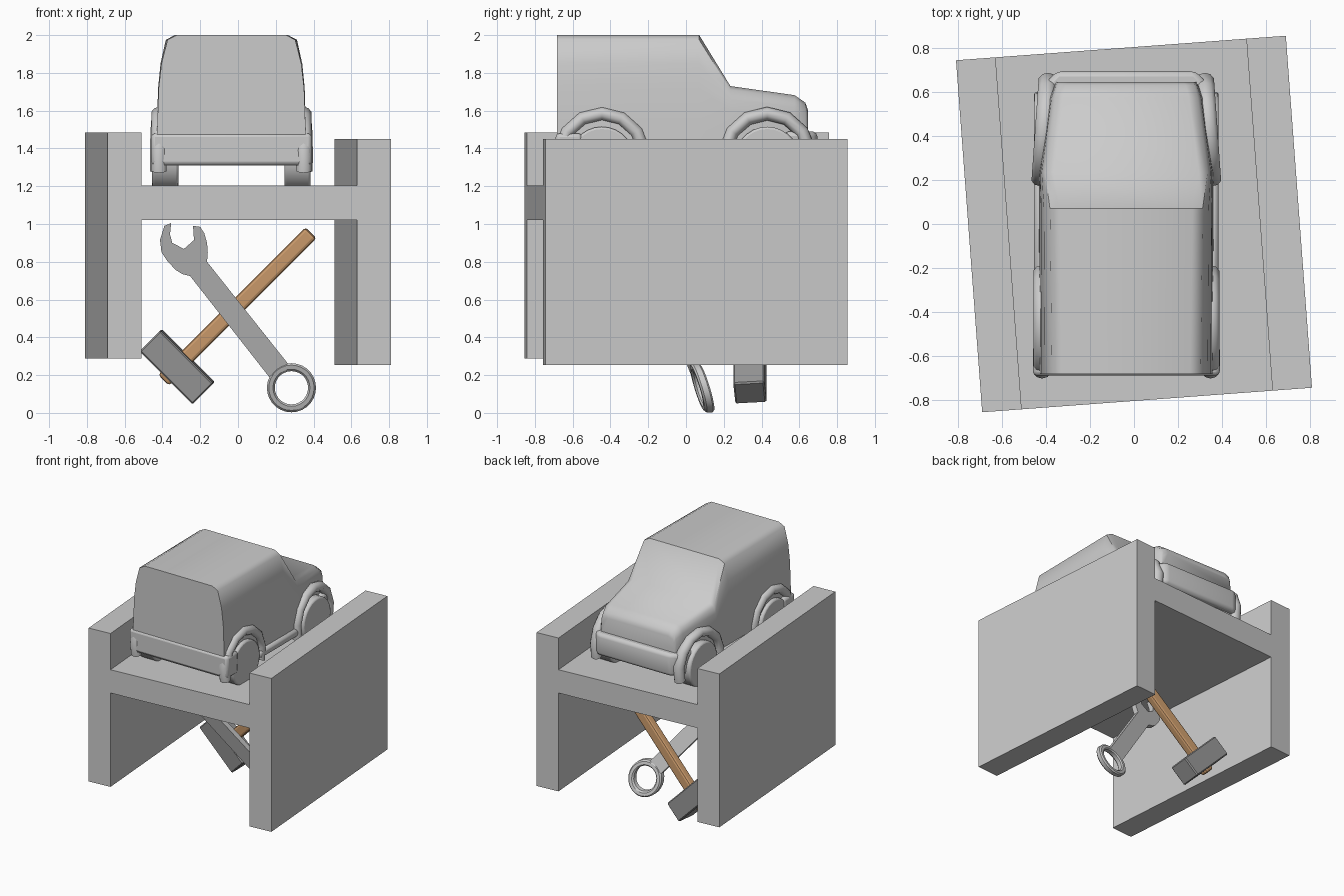
import bpy, bmesh, math
from mathutils import Vector, Matrix

if "Cube" in bpy.data.objects:
    bpy.data.objects.remove(bpy.data.objects["Cube"])

CX = -0.035  # car centre line


def material(name, rgb):
    m = bpy.data.materials.new(name)
    m.diffuse_color = (*rgb, 1)
    m.use_nodes = True
    m.node_tree.nodes["Principled BSDF"].inputs["Base Color"].default_value = m.diffuse_color
    return m


def loft(name, rings, cyclic=False, smooth=None, bevel=0, mat=None, segs=2):
    """Skin matching closed rings of points; caps the ends unless cyclic."""
    bm = bmesh.new()
    vs = [[bm.verts.new(p) for p in r] for r in rings]
    n, k = len(rings), len(rings[0])
    for i in range(n if cyclic else n - 1):
        a, b = vs[i], vs[(i + 1) % n]
        for j in range(k):
            bm.faces.new((a[j], a[(j + 1) % k], b[(j + 1) % k], b[j]))
    if not cyclic:
        bm.faces.new(vs[0][::-1])
        bm.faces.new(vs[-1])
    bmesh.ops.recalc_face_normals(bm, faces=bm.faces)
    me = bpy.data.meshes.new(name)
    bm.to_mesh(me)
    bm.free()
    ob = bpy.data.objects.new(name, me)
    bpy.context.collection.objects.link(ob)
    if mat:
        me.materials.append(mat)
    if bevel:
        mod = ob.modifiers.new("bevel", 'BEVEL')
        mod.width, mod.segments = bevel, segs
        mod.limit_method, mod.angle_limit = 'ANGLE', math.radians(35)
    if smooth:
        bpy.ops.object.select_all(action='DESELECT')
        ob.select_set(True)
        bpy.context.view_layer.objects.active = ob
        bpy.ops.object.shade_smooth_by_angle(angle=math.radians(smooth))
    return ob


def box(name, size, matrix, **kw):
    x, y, z = (s / 2 for s in size)
    return loft(name, [[matrix @ Vector(p) for p in
                        ((-x, -y, h), (x, -y, h), (x, y, h), (-x, y, h))]
                       for h in (-z, z)], **kw)


def prism(name, plan, z0, z1, **kw):
    return loft(name, [[(x, y, z) for x, y in plan] for z in (z0, z1)], **kw)


# Lift frame: two walls and a deck, turned slightly
turn = Matrix.Rotation(math.radians(4.25), 4, 'Z')
for name, x, z in (("left_wall", -0.662, 0.887), ("right_wall", 0.662, 0.852)):
    box(name, (0.18, 1.605, 1.197), turn @ Matrix.Translation((x, 0, z)))
box("deck", (1.16, 1.605, 0.182), turn @ Matrix.Translation((0, 0, 1.112)))

# Car body: cross-sections (half width, height) along y
sections = (
    (-0.682, ((.393, 1.31), (.393, 1.5), (.385, 1.72), (.37, 1.85), (.338, 1.975), (.29, 2.0))),
    (0.07, ((.397, 1.31), (.395, 1.5), (.388, 1.72), (.375, 1.85), (.347, 1.975), (.30, 2.0))),
    (0.235, ((.397, 1.31), (.395, 1.48), (.39, 1.6), (.385, 1.66), (.37, 1.71), (.33, 1.73))),
    (0.575, ((.355, 1.31), (.352, 1.46), (.345, 1.57), (.34, 1.62), (.325, 1.66), (.285, 1.682))),
    (0.632, ((.33, 1.31), (.328, 1.45), (.325, 1.54), (.32, 1.59), (.31, 1.625), (.27, 1.642))),
    (0.645, ((.325, 1.31), (.322, 1.45), (.315, 1.52), (.31, 1.56), (.30, 1.59), (.26, 1.605))),
)
loft("car_body", [[(CX + w, y, z) for w, z in s] + [(CX - w, y, z) for w, z in s[::-1]]
                  for y, s in sections], smooth=50)

# Bumpers
box("rear_bumper", (0.85, 0.14, 0.17), Matrix.Translation((CX, -0.62, 1.395)),
    bevel=0.02, smooth=40)
half = ((.395, .52), (.385, .6), (.365, .645), (.315, .695))
prism("front_bumper", [(CX + x, y) for x, y in half] + [(CX - x, y) for x, y in half[::-1]],
      1.32, 1.49, bevel=0.025, smooth=60)

# Wheels, arches and sills on both sides
for side, s in (("left", -1), ("right", 1)):
    for end, y, yaw in (("rear", -0.445, 0), ("front", 0.43, 4)):
        rim = [(y + .17 * math.cos(math.tau * i / 28), 1.345 + .17 * math.sin(math.tau * i / 28))
               for i in range(28)]
        loft(f"{side}_{end}_wheel", [[(CX + s * x, a, b) for a, b in rim] for x in (.28, .42)],
             smooth=40, bevel=0.012)
        rings = []
        for i in range(9):
            t = math.radians(-20 + 220 * i / 8)
            ring = []
            for j in range(10):
                p = math.tau * j / 10
                r = 0.224 + 0.036 * math.cos(p)
                dy = r * math.cos(t)
                dx = 0.383 + 0.042 * math.sin(p) - dy * math.tan(math.radians(yaw)) - yaw * 0.002
                ring.append((CX + s * dx, y + dy, 1.36 + r * math.sin(t)))
            rings.append(ring)
        loft(f"{side}_{end}_arch", rings, smooth=50)
    box(f"{side}_sill", (0.06, 0.52, 0.06), Matrix.Translation((CX + s * 0.39, -0.01, 1.335)),
        bevel=0.02, smooth=50)

# Hammer: handle axis, head across it
axis = Vector((0.745, -0.08, 0.745)).normalized()
across = Vector((1, 0, -1)).normalized()
depth = axis.cross(across)
place = Matrix((across, depth, axis)).transposed().to_4x4()
place.translation = (-0.322, 0.338, 0.245)
dark = material("dark_steel", (.3, .3, .3))
box("hammer_head", (0.398, 0.165, 0.157), place, bevel=0.008, mat=dark, segs=1)
box("hammer_handle", (0.082, 0.065, 1.105), place @ Matrix.Translation((0, 0, 0.452)),
    bevel=0.016, mat=material("wood", (.6, .33, .15)), segs=2)

# Spanner: front outline laid on a leaning plane
steel = material("steel", (.58, .58, .58))


def lean(x, z, off):
    return (x, 0.085 - 0.3 * (z - .133) + 0.13 * (x - .28) + off, z)


outline = ((-.354, 1.005), (-.39, .99), (-.413, .915), (-.405, .85), (-.375, .805), (-.33, .757),
           (-.295, .735), (-.254, .725), (.165, .19), (.2, .215), (.235, .245), (.265, .26),
           (-.164, .8), (-.16, .85), (-.164, .9), (-.178, .95), (-.2, .985), (-.238, .99),
           (-.233, .915), (-.286, .868), (-.348, .9), (-.36, .945))
loft("spanner_shank", [[lean(x, z, o) for x, z in outline] for o in (-.022, .022)], mat=steel)
rings = []
for i in range(28):
    c, s = math.cos(math.tau * i / 28), math.sin(math.tau * i / 28)
    rings.append([lean(.283 + r * c, .133 + r * s, o)
                  for r, o in ((.12, -.026), (.13, -.016), (.13, .016), (.12, .026),
                               (.098, .026), (.088, .016), (.088, -.016), (.098, -.026))])
loft("spanner_ring", rings, cyclic=True, smooth=35, mat=steel)
